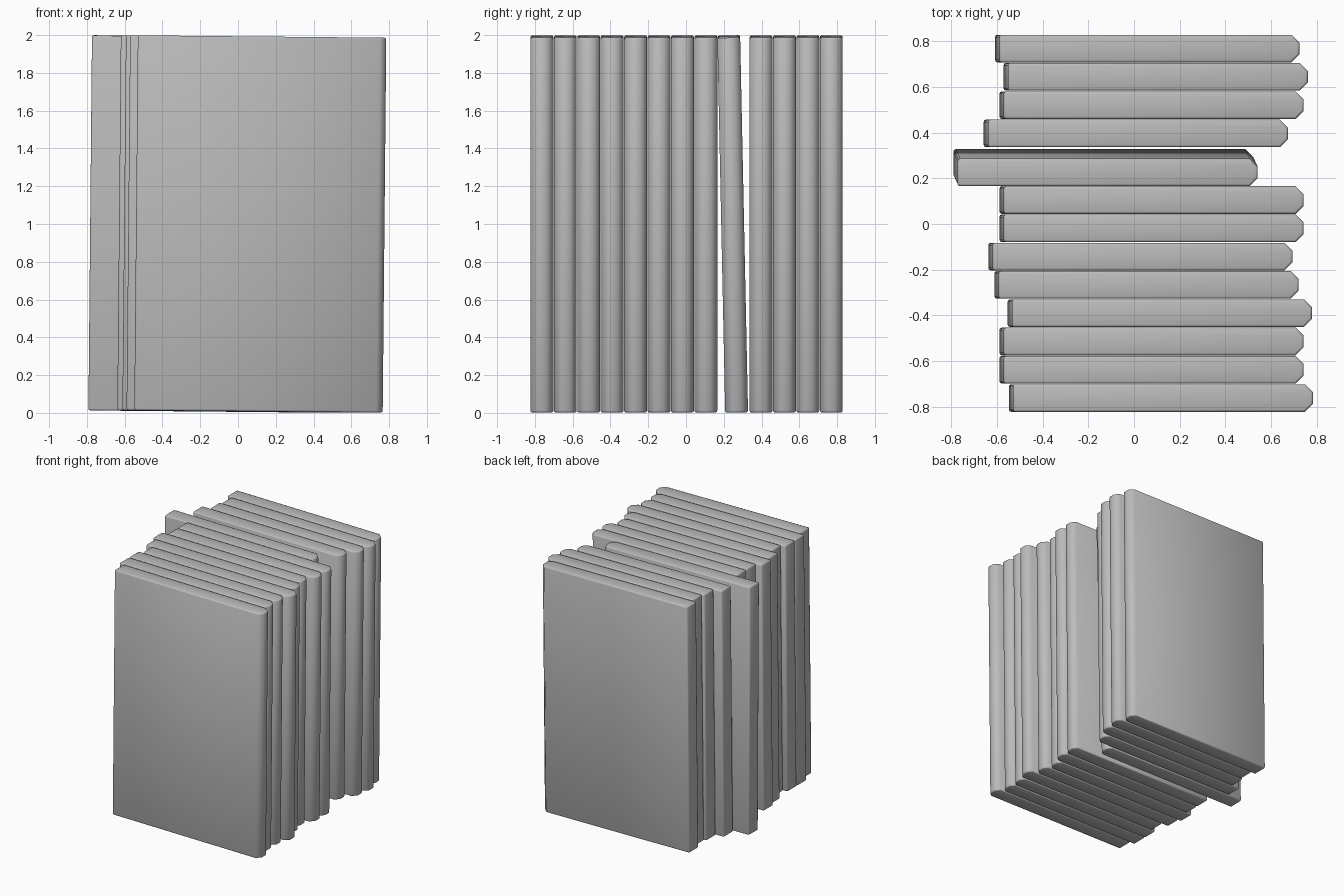
import bpy, bmesh
from mathutils import Matrix, Vector

cube = bpy.data.objects.get("Cube")
if cube:
    bpy.data.objects.remove(cube, do_unlink=True)

grey = bpy.data.materials.new("plain_grey")
grey.use_nodes = True
colour = (0.5, 0.5, 0.5, 1)
grey.diffuse_color = colour
grey.node_tree.nodes["Principled BSDF"].inputs["Base Color"].default_value = colour

WIDTH, THICK, HEIGHT = 1.315, 0.121, 1.985
CHAMFER, BEVEL = 0.035, 0.01
ROLL = 0.0095          # shared slight tilt toward +x


def make_book(name, x, y, lean=0.0):
    """Slab with a chamfered spine on +x, extruded upward and tilted."""
    w, t = WIDTH / 2, THICK / 2
    profile = [(-w, -t), (w - CHAMFER, -t), (w, CHAMFER - t),
               (w, t - CHAMFER), (w - CHAMFER, t), (-w, t)]
    bm = bmesh.new()
    base = bm.faces.new([bm.verts.new((px, py, -HEIGHT / 2)) for px, py in profile])
    top = bmesh.ops.extrude_face_region(bm, geom=[base])["geom"]
    bmesh.ops.translate(bm, vec=Vector((0, 0, HEIGHT)),
                        verts=[v for v in top if isinstance(v, bmesh.types.BMVert)])
    bmesh.ops.recalc_face_normals(bm, faces=bm.faces)
    # Soften every edge except the two along each spine chamfer
    edges = [e for e in bm.edges if e.calc_face_angle(0) > 1.0]
    bmesh.ops.bevel(bm, geom=edges, offset=BEVEL, segments=2, profile=0.5,
                    affect='EDGES')
    tilt = Matrix.Rotation(lean, 4, 'X') @ Matrix.Rotation(ROLL, 4, 'Y')
    bm.transform(Matrix.Translation((x, y, 1.0)) @ tilt)
    for face in bm.faces:
        face.smooth = True
    mesh = bpy.data.meshes.new(name)
    bm.to_mesh(mesh)
    bm.free()
    mesh.materials.append(grey)
    book = bpy.data.objects.new(name, mesh)
    bpy.context.collection.objects.link(book)


# Rows of upright books, front to back, given by their sideways centres
front_row = [0.118, 0.077, 0.077, 0.113, 0.055, 0.028, 0.077, 0.077]
back_row = [0.008, 0.077, 0.095, 0.058]
PITCH = 0.124
for i, x in enumerate(front_row):
    make_book(f"front_book_{i + 1}", x, -0.763 + i * PITCH)
for i, x in enumerate(back_row):
    make_book(f"back_book_{i + 1}", x, 0.397 + i * PITCH)

# Leaning book, pulled out of the row
make_book("leaning_book", -0.125, 0.247, lean=0.021)
